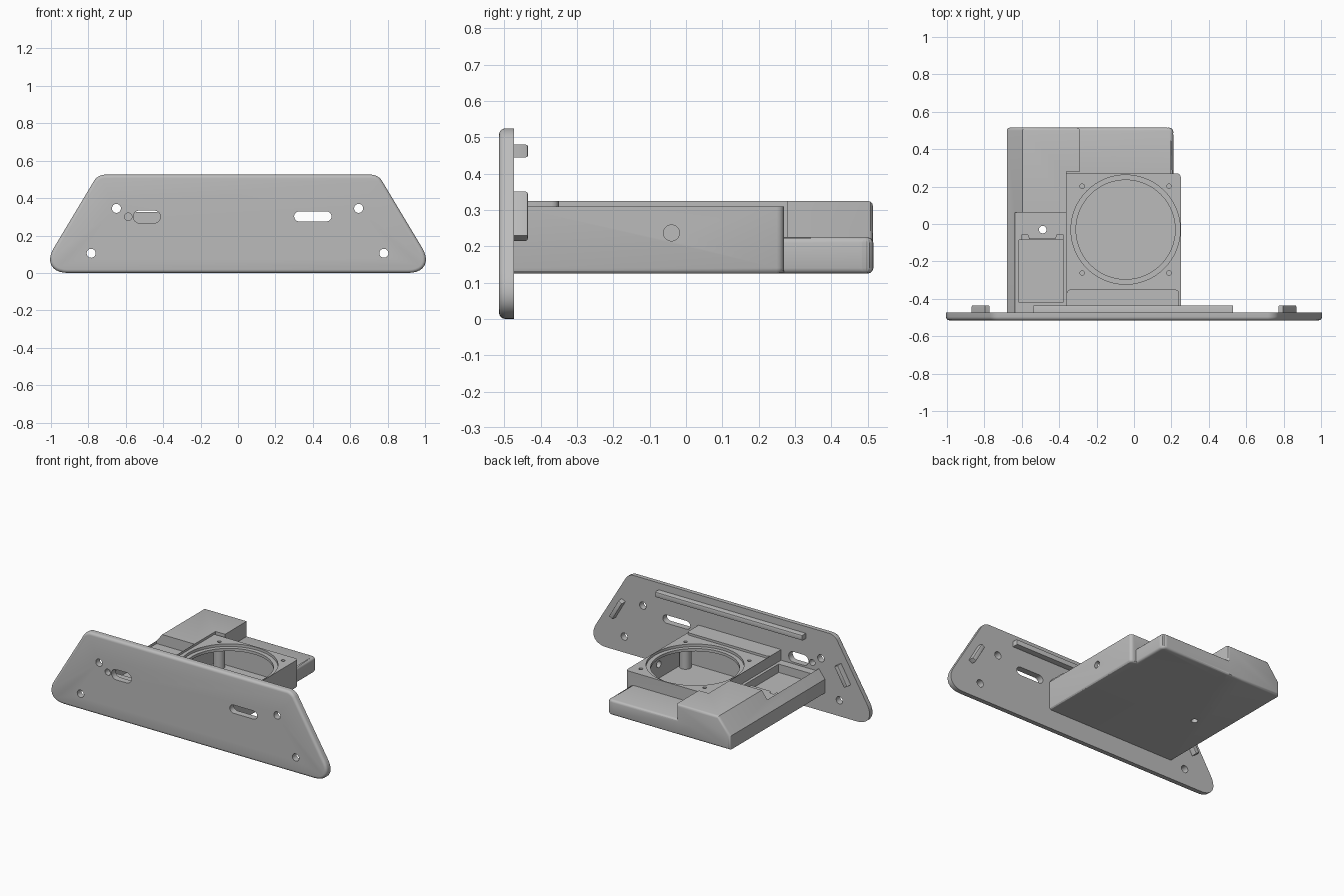
import bpy, bmesh, math
from mathutils import Vector

if "Cube" in bpy.data.objects:
    bpy.data.objects.remove(bpy.data.objects["Cube"], do_unlink=True)

grey = bpy.data.materials.new("plain grey")
grey.use_nodes = True
COLOR = (0.5, 0.5, 0.5, 1)
grey.diffuse_color = COLOR
grey.node_tree.nodes["Principled BSDF"].inputs["Base Color"].default_value = COLOR

PLACE = {"x": lambda p, d: (d, p[0], p[1]),
         "y": lambda p, d: (p[0], d, p[1]),
         "z": lambda p, d: (p[0], p[1], d)}


def prism(name, pts, axis, lo, hi, rounds=()):
    """Extrude a profile along an axis; rounds = (edge test, offset, segments)."""
    bm = bmesh.new()
    face = bm.faces.new([bm.verts.new(PLACE[axis](p, lo)) for p in pts])
    ext = bmesh.ops.extrude_face_region(bm, geom=[face])
    shift = Vector(PLACE[axis]((0, 0), hi - lo))
    bmesh.ops.translate(bm, vec=shift, verts=[v for v in ext["geom"] if isinstance(v, bmesh.types.BMVert)])
    bmesh.ops.recalc_face_normals(bm, faces=bm.faces)
    for test, offset, segs in rounds:
        edges = [e for e in bm.edges if test(e.verts[0].co, e.verts[1].co)]
        bmesh.ops.bevel(bm, geom=edges, offset=offset, segments=segs, profile=0.5, affect="EDGES")
    mesh = bpy.data.meshes.new(name)
    bm.to_mesh(mesh)
    bm.free()
    mesh.materials.append(grey)
    obj = bpy.data.objects.new(name, mesh)
    bpy.context.collection.objects.link(obj)
    return obj


def box(name, x, y, z, rounds=()):
    pts = [(x[0], y[0]), (x[1], y[0]), (x[1], y[1]), (x[0], y[1])]
    return prism(name, pts, "z", z[0], z[1], rounds)


def disc(name, c, r, axis, lo, hi, n=32):
    pts = [(c[0] + r * math.cos(math.tau * i / n), c[1] + r * math.sin(math.tau * i / n)) for i in range(n)]
    return prism(name, pts, axis, lo, hi)


def slot(name, x0, x1, z, r, lo, hi):
    pts = []
    for cx, start in ((x1 - r, -90), (x0 + r, 90)):
        for i in range(9):
            a = math.radians(start + i * 22.5)
            pts.append((cx + r * math.cos(a), z + r * math.sin(a)))
    return prism(name, pts, "y", lo, hi)


def combine(obj, parts, operation):
    """Merge parts into obj, or cut them out of it, then drop the helpers."""
    for part in parts:
        part.hide_render = True
        mod = obj.modifiers.new("bool", "BOOLEAN")
        mod.operation, mod.object, mod.solver = operation, part, "EXACT"
    dg = bpy.context.evaluated_depsgraph_get()
    mesh = bpy.data.meshes.new_from_object(obj.evaluated_get(dg))
    obj.modifiers.clear()
    obj.data = mesh
    for part in parts:
        bpy.data.objects.remove(part, do_unlink=True)


def both(test):
    return lambda a, b: test(a) and test(b)


def upright(a, b):
    return abs(a.z - b.z) > 0.05 and abs(a.x - b.x) + abs(a.y - b.y) < 0.001


# Front plate: rounded trapezoid with a softened front rim
FRONT, BACK = -0.515, -0.473


def along_y(a, b):
    return abs(a.y - b.y) > 0.03


plate = prism("front_plate", [(-1.065, 0), (1.065, 0), (0.75, 0.525), (-0.75, 0.525)], "y", FRONT, BACK, [
    (lambda a, b: along_y(a, b) and a.z < 0.01, 0.154, 10),
    (lambda a, b: along_y(a, b) and a.z > 0.52, 0.035, 6),
    (both(lambda v: v.y < FRONT + 0.001), 0.018, 4)])
cuts = [disc("screw_cut", c, 0.024, "y", -0.6, -0.4)
        for c in ((-0.65, 0.345), (0.645, 0.345), (-0.785, 0.105), (0.78, 0.105))]
cuts += [slot("slot_cut", 0.3, 0.5, 0.302, 0.027, -0.6, -0.4),
         slot("port_cut", -0.56, -0.415, 0.3, 0.034, -0.6, -0.4),
         disc("pin_cut", (-0.587, 0.3), 0.02, "y", -0.6, -0.4)]
combine(plate, cuts, "DIFFERENCE")

# Ribs on the back of the plate
RIB = (BACK - 0.005, -0.435)
prism("top_rib", [(-0.54, 0.445), (0.53, 0.445), (0.53, 0.48), (-0.54, 0.48)], "y", *RIB,
      [(both(lambda v: v.y > -0.436), 0.006, 2)])
for side, label in ((1, "left"), (-1, "right")):
    along, across = Vector((-0.5 * side, 0.866)) * 0.07, Vector((0.866 * side, 0.5)) * 0.0145
    mid = Vector((0.82 * side, 0.283))
    corners = [mid - along - across, mid - along + across, mid + along + across, mid + along - across]
    prism(label + "_rib", corners, "y", *RIB, [(both(lambda v: v.y > -0.436), 0.006, 2)])

# Housing: camera-style round bay, sloped side case and low rear block
BASE, TOP, HIGH = 0.125, 0.31, 0.325
SOFT = 0.015


def at_base(v):
    return v.z < BASE + 0.001


body = box("housing", (-0.36, 0.25), (BACK, 0.27), (BASE, TOP), [
    (lambda a, b: upright(a, b) and a.y > 0 and a.x > 0, 0.02, 4),
    (lambda a, b: at_base(a) and at_base(b) and a.x > 0.22 and b.x > 0.22, SOFT, 3)])
rear = box("rear_block", (-0.4, 0.21), (0.2, 0.515), (BASE, 0.225), [
    (lambda a, b: upright(a, b) and a.y > 0.5 and a.x > 0, 0.025, 4),
    (both(lambda v: v.x > 0.18 or v.y > 0.5), SOFT, 3)])
side_profile = [(-0.68, BASE), (-0.29, BASE), (-0.29, HIGH), (-0.595, HIGH), (-0.68, 0.215)]
case = prism("side_case", side_profile, "y", BACK, 0.515, [
    (both(lambda v: v.y > 0.514), SOFT, 3)])
combine(case, [box("case_cut", (-0.36, 0), (-0.6, 0.28), (0, 0.5))], "DIFFERENCE")
cable_strip = box("cable_strip", (-0.36, 0.24), (BACK, -0.35), (0.25, HIGH), [
    (lambda a, b: upright(a, b) and a.y > -0.4, 0.02, 3)])
combine(body, [case, rear, cable_strip], "UNION")

CX, CY = -0.045, -0.03
bosses = [(CX + i * 0.232, CY + j * 0.232) for i in (-1, 1) for j in (-1, 1)]
cuts = [
    # Round bay: wide cavity under a stepped rim
    box("cavity", (-0.33, 0.225), (-0.315, 0.245), (0.145, 0.275)),
    disc("opening", (CX, CY), 0.265, "z", 0.2, 0.4, 96),
    disc("rim_step", (CX, CY), 0.292, "z", 0.293, 0.4, 96),
    disc("side_hole", (-0.04, 0.237), 0.022, "x", 0.2, 0.3),
    # Side tray with a sunken window
    box("tray", (-0.635, -0.361), (-0.6, 0.062), (0.255, 0.5)),
    box("window", (-0.615, -0.38), (-0.42, -0.085), (0.2, 0.5)),
    prism("tab_notch", [(-0.6, -0.09), (-0.38, -0.09), (-0.38, -0.055), (-0.41, -0.055),
                        (-0.42, -0.08), (-0.56, -0.08), (-0.57, -0.055), (-0.6, -0.055)], "z", 0.235, 0.5),
    disc("tray_hole", (-0.488, -0.03), 0.02, "z", 0, 0.4)]
combine(body, cuts, "DIFFERENCE")

# Screw bosses inside the bay, drilled from the top
posts = [disc("screw_boss", c, 0.035, "z", 0.14, 0.28, 24) for c in bosses]
combine(body, posts, "UNION")
combine(body, [disc("boss_hole", c, 0.012, "z", 0.2, 0.4, 16) for c in bosses], "DIFFERENCE")

# Smooth the rounded edges, keep the rest crisp
for obj in bpy.context.scene.objects:
    obj.select_set(obj.type == "MESH")
bpy.context.view_layer.objects.active = body
bpy.ops.object.shade_smooth_by_angle(angle=math.radians(30))
